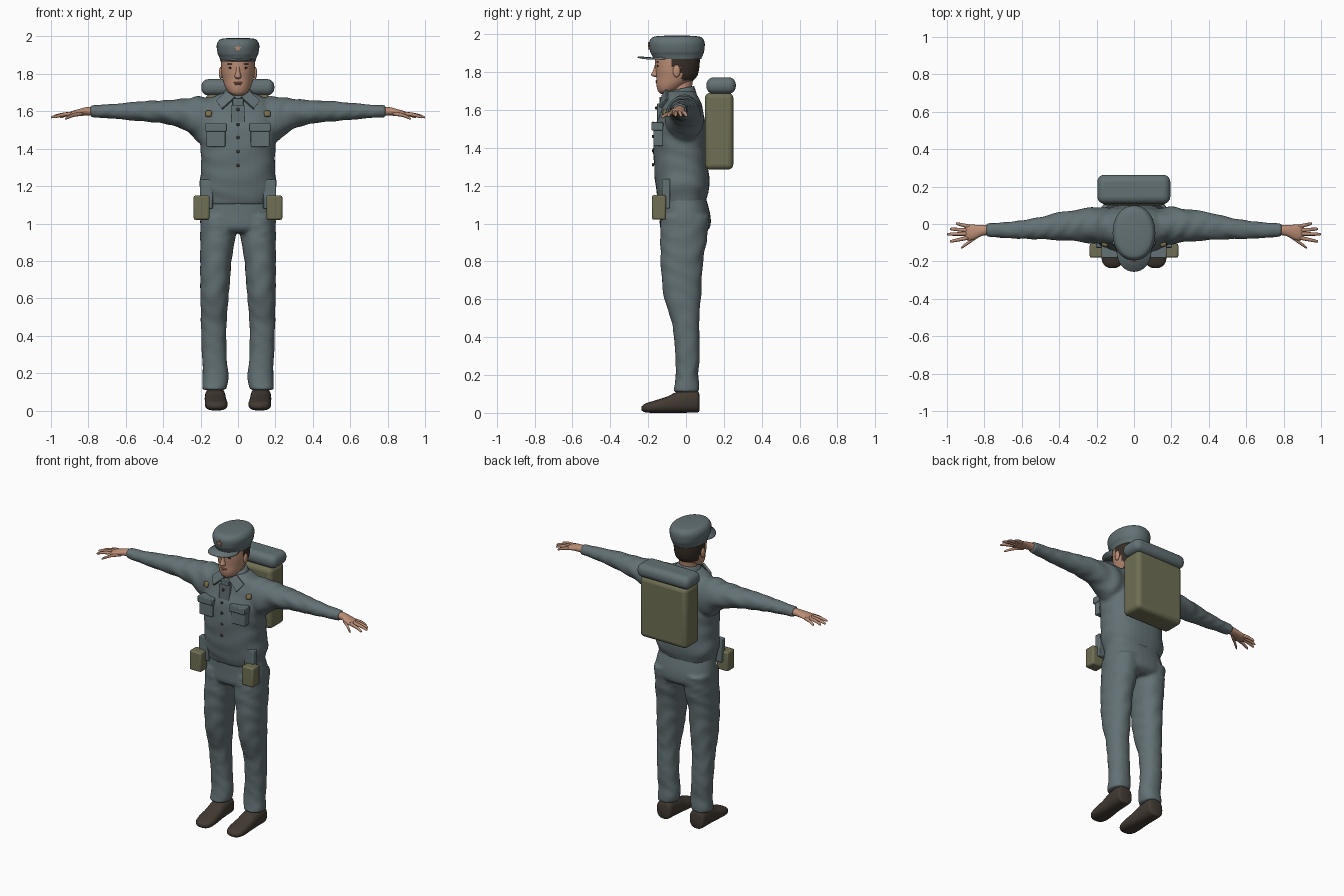
import bpy, bmesh, math
from mathutils import Vector

cube = bpy.data.objects.get("Cube")
if cube:
    bpy.data.objects.remove(cube, do_unlink=True)


def material(name, r, g, b):
    m = bpy.data.materials.new(name)
    m.use_nodes = True
    m.diffuse_color = (r, g, b, 1)
    m.node_tree.nodes["Principled BSDF"].inputs["Base Color"].default_value = (r, g, b, 1)
    return m


CLOTH = material("blue grey cloth", .125, .165, .175)
CANVAS = material("olive canvas", .16, .16, .09)
SKIN = material("skin", .5, .27, .18)
LIP = material("lip", .34, .15, .11)
HAIR = material("dark brown hair", .04, .028, .02)
LEATHER = material("dark leather", .055, .042, .032)
BRASS = material("dull brass", .2, .16, .07)
COPPER = material("copper", .5, .25, .16)


def finish(name, bm, mat, smooth=True):
    bmesh.ops.recalc_face_normals(bm, faces=bm.faces)
    me = bpy.data.meshes.new(name)
    bm.to_mesh(me)
    bm.free()
    me.materials.append(mat)
    ob = bpy.data.objects.new(name, me)
    bpy.context.collection.objects.link(ob)
    if smooth:
        me.shade_smooth()
    return ob


def add_loft(bm, axis, rows, power=2.0, fold=0.0, sides=32, steps=5):
    """Rows are (position, centre a, centre b, radius a, radius b) along an axis."""
    rows = [Vector(r) for r in rows]
    path = []
    for i in range(len(rows) - 1):
        p0, p1, p2 = rows[max(i - 1, 0)], rows[i], rows[i + 1]
        p3 = rows[min(i + 2, len(rows) - 1)]
        for k in range(steps):
            t = k / steps
            path.append(p1 + (p2 - p0) * (t / 2) + (p0 * 2 - p1 * 5 + p2 * 4 - p3) * (t * t / 2)
                        + (p1 * 3 - p0 - p2 * 3 + p3) * (t ** 3 / 2))
    path.append(rows[-1])
    rings = []
    for t, ca, cb, ra, rb in path:
        ring = []
        for k in range(sides):
            ang = math.tau * k / sides
            c, s = math.cos(ang), math.sin(ang)
            w = 1 + fold * math.sin(t * 60 + 2.5 * math.sin(ang * 2 + t * 9))
            a = ca + w * ra * math.copysign(abs(c) ** (2 / power), c)
            b = cb + w * rb * math.copysign(abs(s) ** (2 / power), s)
            ring.append(bm.verts.new({"x": (t, a, b), "y": (a, t, b), "z": (a, b, t)}[axis]))
        rings.append(ring)
    for r, q in zip(rings, rings[1:]):
        for k in range(sides):
            n = (k + 1) % sides
            bm.faces.new((r[k], r[n], q[n], q[k]))
    bm.faces.new(rings[0])
    bm.faces.new(rings[-1])


def loft(name, axis, rows, mat, **kw):
    bm = bmesh.new()
    add_loft(bm, axis, rows, **kw)
    return finish(name, bm, mat)


def flip(rows, s, axis):
    """Mirror loft rows to the side s."""
    k = 0 if axis == "x" else 1
    return [tuple(v * s if i == k else v for i, v in enumerate(r)) for r in rows]


def box(name, x, y, z, mat, bevel=.006, segments=2, rot=(0, 0, 0)):
    bm = bmesh.new()
    bmesh.ops.create_cube(bm, size=1)
    bmesh.ops.scale(bm, verts=bm.verts, vec=(x[1] - x[0], y[1] - y[0], z[1] - z[0]))
    ob = finish(name, bm, mat)
    ob.location = (sum(x) / 2, sum(y) / 2, sum(z) / 2)
    ob.rotation_euler = rot
    mod = ob.modifiers.new("Bevel", "BEVEL")
    mod.width, mod.segments = bevel, segments
    bpy.context.view_layer.objects.active = ob
    ob.select_set(True)
    bpy.ops.object.shade_smooth_by_angle()
    ob.select_set(False)
    return ob


def ball(name, loc, radii, mat):
    bm = bmesh.new()
    bmesh.ops.create_uvsphere(bm, u_segments=16, v_segments=10, radius=1)
    bmesh.ops.scale(bm, verts=bm.verts, vec=radii)
    bmesh.ops.translate(bm, verts=bm.verts, vec=loc)
    return finish(name, bm, mat)


def blend(ob):
    """Fuse overlapping lofts into one soft cloth surface."""
    mod = ob.modifiers.new("Remesh", "REMESH")
    mod.mode, mod.voxel_size, mod.use_smooth_shade = "VOXEL", .009, True
    mod = ob.modifiers.new("Smooth", "SMOOTH")
    mod.factor, mod.iterations = .5, 4


# Jacket: torso and both sleeves
bm = bmesh.new()
add_loft(bm, "z", [(1.1, 0, -.02, .18, .12), (1.14, 0, -.02, .19, .13), (1.2, 0, -.018, .205, .143),
                   (1.3, 0, -.026, .198, .143), (1.4, 0, -.03, .2, .142), (1.5, 0, -.03, .21, .135),
                   (1.6, 0, -.02, .2, .11), (1.66, 0, -.02, .16, .09), (1.7, 0, -.025, .08, .07)],
         power=2.4, fold=.012)
sleeve = [(.1, -.015, 1.54, .095, .13), (.2, -.008, 1.555, .1, .125), (.25, -.008, 1.573, .093, .1),
          (.3, -.008, 1.587, .085, .08), (.4, -.012, 1.597, .075, .062), (.5, -.022, 1.6, .06, .055),
          (.6, -.03, 1.6, .05, .046), (.7, -.033, 1.6, .042, .037), (.79, -.032, 1.6, .036, .033)]
for s in (1, -1):
    add_loft(bm, "x", flip(sleeve, s, "x"), fold=.035)
blend(finish("jacket", bm, CLOTH))

# Trousers: hips and both legs
bm = bmesh.new()
add_loft(bm, "z", [(.95, 0, -.01, .15, .1), (.98, 0, -.005, .198, .132), (1.05, 0, -.005, .2, .133),
                   (1.16, 0, -.02, .178, .118)], power=2.3)
leg = [(.11, .128, 0, .062, .07), (.15, .122, .005, .07, .064), (.2, .12, .005, .068, .06),
       (.3, .127, .008, .066, .064), (.45, .13, 0, .068, .07), (.52, .128, -.008, .071, .08),
       (.6, .126, -.018, .075, .096), (.7, .122, -.022, .08, .106), (.8, .119, -.022, .084, .112),
       (.9, .11, -.014, .092, .122), (1.04, .102, -.004, .098, .13)]
for s in (1, -1):
    add_loft(bm, "z", flip(leg, s, "z"), power=2.2, fold=.02)
blend(finish("trousers", bm, CLOTH))

# Head, with hair coloured by position
head = loft("head", "z", [(1.684, 0, -.115, .018, .018), (1.7, 0, -.1, .048, .048),
                          (1.73, 0, -.078, .068, .078), (1.77, 0, -.052, .082, .105),
                          (1.81, 0, -.046, .09, .114), (1.86, 0, -.045, .092, .118),
                          (1.9, 0, -.045, .09, .115)], SKIN, sides=48, steps=6)
head.data.materials.append(HAIR)
for f in head.data.polygons:
    c = f.center
    if c.z > 1.755 and c.y > -.025 or c.z > 1.825 and c.y > -.08:
        f.material_index = 1
loft("neck", "z", [(1.64, 0, -.025, .065, .06), (1.7, 0, -.025, .055, .055),
                   (1.78, 0, -.015, .055, .055)], SKIN)
loft("nose", "z", [(1.773, 0, -.152, .008, .012), (1.784, 0, -.158, .018, .026),
                   (1.81, 0, -.155, .012, .018), (1.848, 0, -.153, .009, .009)], SKIN, sides=16)
ball("upper_lip", (0, -.153, 1.753), (.024, .009, .005), LIP)
ball("lower_lip", (0, -.151, 1.744), (.02, .009, .005), LIP)
for s, side in ((1, "left"), (-1, "right")):
    ball(side + "_eye", (s * .038, -.149, 1.832), (.014, .005, .005), HAIR)
    ball(side + "_eyebrow", (s * .038, -.15, 1.853), (.02, .006, .004), HAIR)
    ball(side + "_ear", (s * .092, -.05, 1.805), (.01, .02, .033), SKIN)

# Cap with visor and star badge
loft("cap", "z", [(1.868, 0, -.045, .094, .125), (1.89, 0, -.046, .1, .135), (1.91, 0, -.047, .109, .143),
                  (1.95, 0, -.048, .114, .147), (1.975, 0, -.048, .105, .138),
                  (1.988, 0, -.048, .085, .115), (1.993, 0, -.048, .03, .04)], CLOTH, power=2.1, sides=40)
visor = loft("visor", "z", [(1.884, 0, -.15, .093, .106), (1.892, 0, -.15, .091, .104)], CLOTH, steps=1)
for v in visor.data.vertices:
    v.co.z -= 2.2 * v.co.x ** 2 + max(0, -v.co.y - .18) * .12
bm = bmesh.new()
pts = []
for i in range(10):
    r = .022 if i % 2 == 0 else .009
    pts.append(bm.verts.new((r * math.sin(i * math.tau / 10), 0, r * math.cos(i * math.tau / 10))))
face = bm.faces.new(pts)
out = bmesh.ops.extrude_face_region(bm, geom=[face])["geom"]
bmesh.ops.translate(bm, verts=[v for v in out if isinstance(v, bmesh.types.BMVert)], vec=(0, .008, 0))
finish("cap_badge", bm, COPPER, False).location = (0, -.2, 1.937)

# Collar: high at the back, low at the front, with two pointed wings
collar = loft("collar", "z", [(1.65, 0, -.03, .1, .09), (1.69, 0, -.03, .084, .08),
                              (1.712, 0, -.03, .072, .072)], CLOTH)
for v in collar.data.vertices:
    v.co.z += .2 * (v.co.y + .03)
for s, side in ((1, "left"), (-1, "right")):
    bm = bmesh.new()
    bm.faces.new([bm.verts.new((s * x, y, z)) for x, y, z in
                  ((.015, -.122, 1.675), (.06, -.1, 1.705), (.115, -.1, 1.655), (.085, -.137, 1.612))])
    wing = finish(side + "_collar_wing", bm, CLOTH, False)
    mod = wing.modifiers.new("Solidify", "SOLIDIFY")
    mod.thickness, mod.offset = .014, 0

# Placket tab and buttons
box("neck_tab", (-.036, .036), (-.152, -.11), (1.525, 1.635), CLOTH, .004)
box("throat_tab", (-.03, .03), (-.14, -.1), (1.625, 1.668), CLOTH, .004)
for i, z in enumerate((1.61, 1.53, 1.46, 1.385, 1.31)):
    ball("button_%d" % (i + 1), (0, -.158 if i == 0 else -.174, z), (.009, .006, .009), LEATHER)

# Paired pockets, badges, belt pouches, boots and hands
boot = [(.07, .122, .055, .035, .045), (.06, .122, .06, .052, .058), (.02, .122, .063, .056, .062),
        (-.05, .12, .055, .056, .055), (-.1, .118, .043, .058, .043), (-.17, .116, .032, .06, .032),
        (-.215, .115, .026, .048, .023), (-.235, .115, .024, .02, .01)]
palm = [(.76, -.032, 1.6, .026, .025), (.81, -.034, 1.6, .029, .022), (.85, -.042, 1.594, .038, .018),
        (.885, -.046, 1.587, .043, .015), (.905, -.046, 1.582, .034, .01)]
fingers = {"little": (.88, -.014, .952, .003), "ring": (.89, -.034, .985, -.026),
           "middle": (.89, -.052, 1.0, -.055), "index": (.885, -.073, .985, -.094),
           "thumb": (.83, -.06, .925, -.128)}
for s, side in ((1, "left"), (-1, "right")):
    def span(a, b):
        return sorted((s * a, s * b))
    box(side + "_chest_pocket", span(.068, .168), (-.172, -.12), (1.41, 1.52), CLOTH, .005)
    box(side + "_pocket_flap", span(.062, .174), (-.183, -.12), (1.492, 1.535), CLOTH, .005)
    box(side + "_chest_badge", span(.138, .172), (-.122, -.085), (1.568, 1.602), BRASS, .008,
        rot=(-.3, 0, s * .3))
    box(side + "_belt_strap", span(.135, .203), (-.127, -.085), (1.08, 1.235), CLOTH, .005)
    box(side + "_belt_pouch", span(.152, .237), (-.18, -.105), (1.02, 1.15), CANVAS, .01)
    loft(side + "_boot", "y", flip(boot, s, "y"), LEATHER, power=2.5)
    loft(side + "_palm", "x", flip(palm, s, "x"), SKIN, sides=20)
    for name, (x0, y0, x1, y1) in fingers.items():
        drop = .028 if name == "thumb" else .02
        rows = []
        for t, r in ((0, .011), (.5, .0095), (.9, .0075), (1, .003)):
            rows.append((x0 + (x1 - x0) * t, y0 + (y1 - y0) * t, 1.587 - drop * t * t, r, r))
        loft(side + "_" + name + "_finger", "x", flip(rows, s, "x"), SKIN, sides=12, steps=3)

# Backpack with rolled blanket
box("backpack", (-.175, .175), (.1, .25), (1.285, 1.69), CANVAS, .028, 4)
box("blanket_roll", (-.196, .194), (.108, .263), (1.685, 1.772), CLOTH, .038, 5)
